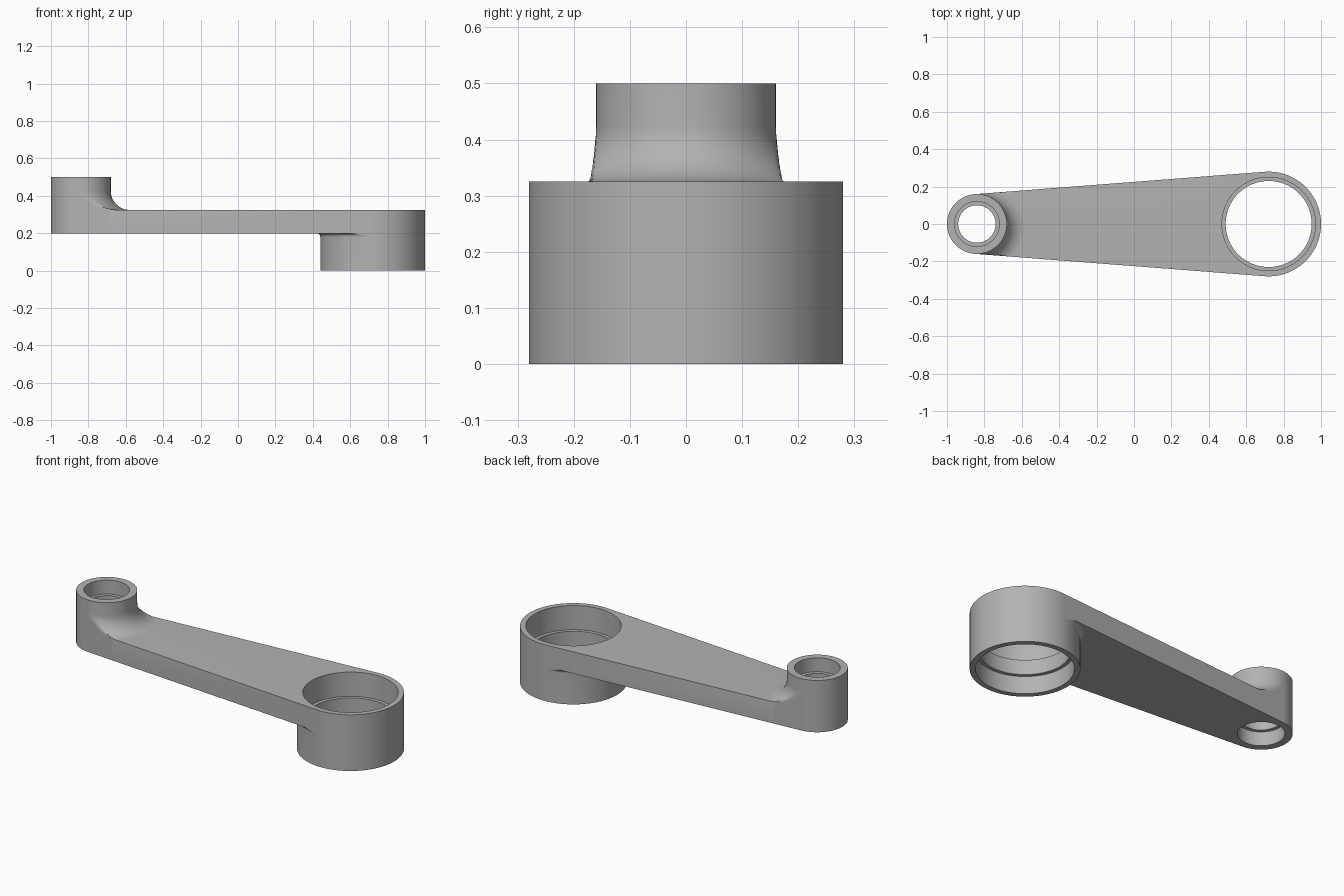
import bpy, bmesh, math

if "Cube" in bpy.data.objects:
    bpy.data.objects.remove(bpy.data.objects["Cube"])

# Overall layout: small raised boss on the left, large hanging boss on the right
XS, RS = -0.84, 0.16
XB, RB = 0.72, 0.28
Z_LOW, Z_HIGH = 0.20, 0.325
PHI = math.acos((RS - RB) / (XB - XS))      # angle of the arm's tangent points
STEPS = 72

# Shared angles, with the tangent points included exactly
angles = [-PHI + 2 * PHI * i / STEPS for i in range(STEPS)]
angles += [PHI + (2 * math.pi - 2 * PHI) * i / STEPS for i in range(STEPS)]


def limit(a, radius, arm_in_front):
    """Distance from a boss centre to the arm outline at angle a."""
    a = abs(math.atan2(math.sin(a), math.cos(a)))
    if (a < PHI) == arm_in_front:
        c = math.cos(a - PHI)
        return radius / c if c > 0.05 else 9.0
    return radius


def ring(x, radius, r, z, arm_in_front):
    pts = []
    for a in angles:
        d = min(r, limit(a, radius, arm_in_front))
        pts.append((x + d * math.cos(a), d * math.sin(a), z))
    return pts


def skin(bm, rings):
    loops = [[bm.verts.new(p) for p in pts] for pts in rings]
    for lo, hi in zip(loops, loops[1:]):
        for i in range(len(lo)):
            j = (i + 1) % len(lo)
            bm.faces.new((lo[i], lo[j], hi[j], hi[i]))


def fillet(r, z, size, up):
    """Quarter-round from the arm surface into the boss wall."""
    out = []
    for i in range(13):
        a = math.pi / 2 * i / 12
        out.append((r + size * (1 - math.sin(a)), z + up * size * (1 - math.cos(a))))
    return out


# Boss profiles: fillet, outer wall, rim, counterbore, inner lip, counterbore
small_profile = fillet(RS, Z_HIGH, 0.10, 1) + [
    (RS, 0.5), (0.12, 0.5), (0.12, 0.42), (0.10, 0.42),
    (0.10, 0.28), (0.12, 0.28), (0.12, Z_LOW)]
big_profile = fillet(RB, Z_LOW, 0.02, -1) + [
    (RB, 0), (0.25, 0), (0.25, 0.10), (0.23, 0.10),
    (0.23, 0.185), (0.25, 0.185), (0.25, Z_HIGH)]

bm = bmesh.new()
skin(bm, [ring(XS, RS, r, z, True) for r, z in small_profile])
skin(bm, [ring(XB, RB, r, z, False) for r, z in big_profile])

# Arm side wall: both end arcs plus the points where the fillets meet the sides
outline = []
for x, radius, foot, front in ((XS, RS, RS + 0.10, True), (XB, RB, RB + 0.02, False)):
    for a in angles:
        d = limit(a, radius, front)
        if d < foot:
            outline.append((x + d * math.cos(a), d * math.sin(a)))
outline.sort(key=lambda p: math.atan2(p[1], p[0]))
skin(bm, [[(x, y, z) for x, y in outline] for z in (Z_LOW, Z_HIGH)])

# Merge the shells, then close the flat arm faces
bmesh.ops.remove_doubles(bm, verts=bm.verts, dist=0.0002)
for z in (Z_LOW, Z_HIGH):
    rim = [e for e in bm.edges if e.is_boundary
           and all(abs(v.co.z - z) < 1e-4 for v in e.verts)]
    bmesh.ops.triangle_fill(bm, edges=rim, use_beauty=True)
bmesh.ops.recalc_face_normals(bm, faces=bm.faces)

mesh = bpy.data.meshes.new("crank_arm")
bm.to_mesh(mesh)
bm.free()
arm = bpy.data.objects.new("crank_arm", mesh)
bpy.context.collection.objects.link(arm)

# Plain grey metal
grey = bpy.data.materials.new("grey_metal")
grey.diffuse_color = (0.45, 0.45, 0.45, 1)
grey.use_nodes = True
grey.node_tree.nodes["Principled BSDF"].inputs["Base Color"].default_value = grey.diffuse_color
mesh.materials.append(grey)

bpy.context.view_layer.objects.active = arm
arm.select_set(True)
bpy.ops.object.shade_smooth_by_angle(angle=math.radians(30))
